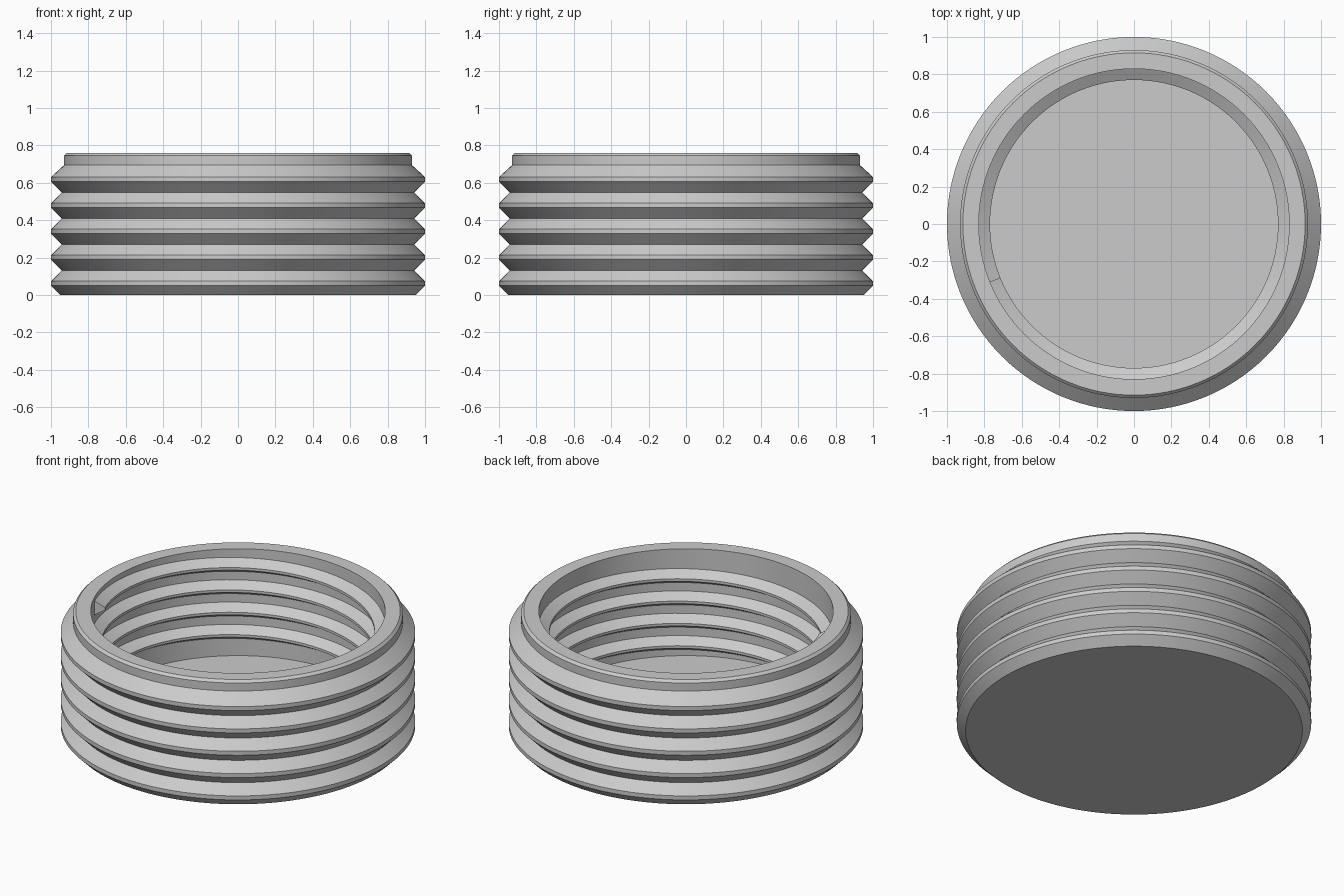
import bpy, bmesh, math

SEGMENTS = 128
PITCH = 0.139

cube = bpy.data.objects.get("Cube")
if cube:
    bpy.data.objects.remove(cube, do_unlink=True)

grey = bpy.data.materials.new("plain grey")
grey.use_nodes = True
grey.diffuse_color = (0.6, 0.6, 0.6, 1)
grey.node_tree.nodes["Principled BSDF"].inputs["Base Color"].default_value = grey.diffuse_color


def finish(bm, name):
    """Turn a bmesh into a smooth object with sharp creases."""
    bmesh.ops.recalc_face_normals(bm, faces=bm.faces)
    mesh = bpy.data.meshes.new(name)
    bm.to_mesh(mesh)
    bm.free()
    mesh.materials.append(grey)
    obj = bpy.data.objects.new(name, mesh)
    bpy.context.collection.objects.link(obj)
    bpy.ops.object.select_all(action='DESELECT')
    obj.select_set(True)
    bpy.context.view_layer.objects.active = obj
    bpy.ops.object.shade_smooth_by_angle(angle=math.radians(25))
    return obj


def ring(bm, section, angle, lift=0.0):
    return [bm.verts.new((r * math.cos(angle), r * math.sin(angle), z + lift))
            for r, z in section]


def bridge(bm, a, b, closed):
    """Join two copies of a section with quads."""
    n = len(a)
    for i in range(n if closed else n - 1):
        j = (i + 1) % n
        bm.faces.new((a[i], a[j], b[j], b[i]))


# Cup body: ribbed outside, collar, plain bore and floor
profile = [(0.95, 0)]
for k in range(5):
    z = 0.05 + k * PITCH
    profile += [(1, z), (1, z + 0.025)]
    if k < 4:
        profile.append((0.943, z + 0.081))
profile += [(0.93, 0.695), (0.93, 0.745), (0.915, 0.76), (0.83, 0.76), (0.83, 0.095)]

bm = bmesh.new()
rings = [ring(bm, profile, math.tau * i / SEGMENTS) for i in range(SEGMENTS)]
for i in range(SEGMENTS):
    bridge(bm, rings[i], rings[(i + 1) % SEGMENTS], False)
bm.faces.new([r[0] for r in rings])    # underside
bm.faces.new([r[-1] for r in rings])   # inner floor
finish(bm, "ribbed_cup")

# Internal screw thread: trapezoid swept down a right-handed helix, blunt ends
section = [(0.838, 0.004), (0.77, -0.036), (0.77, -0.052), (0.838, -0.092)]
TURNS = 4
bm = bmesh.new()
sweep = []
for i in range(TURNS * SEGMENTS + 1):
    turn = i / SEGMENTS
    sweep.append(ring(bm, section, math.radians(202) - math.tau * turn,
                      0.736 - PITCH * turn))
for a, b in zip(sweep, sweep[1:]):
    bridge(bm, a, b, True)
bm.faces.new(sweep[0])
bm.faces.new(sweep[-1])
finish(bm, "inner_screw_thread")
